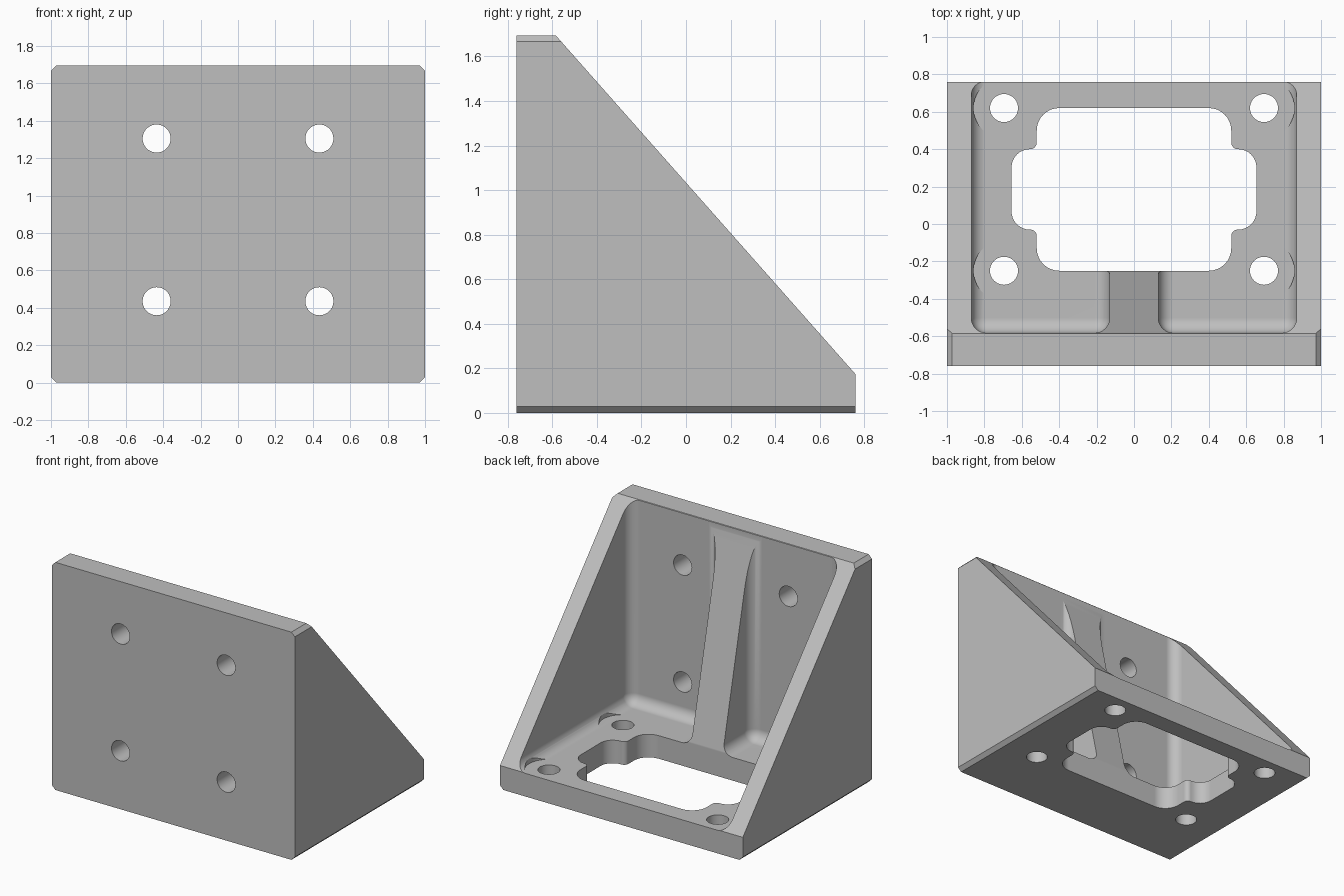
import bpy, bmesh, math
from mathutils import Vector

if "Cube" in bpy.data.objects:
    bpy.data.objects.remove(bpy.data.objects["Cube"], do_unlink=True)

TOP = 1.695        # overall height
DEPTH = 0.76       # half depth
FLOOR = 0.172      # base plate thickness
WALL_Y = -0.582    # inner face of the upright plate
FILLET = 0.08
HOLE = 0.075

grey = bpy.data.materials.new("machined_grey")
grey.use_nodes = True
colour = (0.52, 0.52, 0.52, 1)
grey.diffuse_color = colour
grey.node_tree.nodes["Principled BSDF"].inputs["Base Color"].default_value = colour


def finish(name, bm):
    bmesh.ops.recalc_face_normals(bm, faces=bm.faces)
    mesh = bpy.data.meshes.new(name)
    bm.to_mesh(mesh)
    bm.free()
    mesh.materials.append(grey)
    obj = bpy.data.objects.new(name, mesh)
    bpy.context.collection.objects.link(obj)
    return obj


def prism(points, offset):
    """Extrude a closed outline of 3D points by an offset vector."""
    bm = bmesh.new()
    face = bm.faces.new([bm.verts.new(p) for p in points])
    ext = bmesh.ops.extrude_face_region(bm, geom=[face])
    verts = [g for g in ext["geom"] if isinstance(g, bmesh.types.BMVert)]
    bmesh.ops.translate(bm, verts=verts, vec=offset)
    bmesh.ops.recalc_face_normals(bm, faces=bm.faces)
    return bm


def side_prism(profile, half_width):
    return prism([(-half_width, y, z) for y, z in profile], (2 * half_width, 0, 0))


def circle(x, y, r, n=40):
    return [(x + r * math.cos(math.tau * i / n), y + r * math.sin(math.tau * i / n))
            for i in range(n)]


def rounded(corners, steps=8):
    """Round each right-angle corner (x, y, radius) of an outline."""
    out = []
    for i, (x, y, r) in enumerate(corners):
        p = Vector((x, y))
        a = (Vector(corners[i - 1][:2]) - p).normalized() * r
        b = (Vector(corners[(i + 1) % len(corners)][:2]) - p).normalized() * r
        for k in range(steps + 1):
            t = math.pi / 2 * k / steps
            out.append(p + a * (1 - math.sin(t)) + b * (1 - math.cos(t)))
    return out


def cut(bm):
    cutter = finish("cutter", bm)
    cutter.hide_render = True
    mod = bracket.modifiers.new("cut", "BOOLEAN")
    mod.operation = "DIFFERENCE"
    mod.solver = "EXACT"
    mod.object = cutter
    bpy.ops.object.modifier_apply(modifier=mod.name)
    bpy.data.objects.remove(cutter, do_unlink=True)


# Solid wedge with chamfered long edges
bm = side_prism([(-DEPTH, 0), (DEPTH, 0), (DEPTH, 0.175), (-0.585, TOP), (-DEPTH, TOP)], 1)
long_edges = [e for e in bm.edges
              if abs(e.verts[0].co.x - e.verts[1].co.x) < 0.01
              and (all(v.co.z < 0.01 for v in e.verts)
                   or all(v.co.z > TOP - 0.01 for v in e.verts))]
bmesh.ops.bevel(bm, geom=long_edges, offset=0.028, segments=1, affect="EDGES")
bracket = finish("angle_bracket", bm)
bpy.ops.object.select_all(action="DESELECT")
bracket.select_set(True)
bpy.context.view_layer.objects.active = bracket

# Filleted pockets on both sides of the central rib
for s in (-1, 1):
    outline = [(s * x, y, FLOOR) for x, y in
               ((0.13, WALL_Y), (0.87, WALL_Y), (0.87, 1.5), (0.13, 1.5))]
    bm = prism(outline, (0, 0, 2.2))
    bmesh.ops.bevel(bm, geom=list(bm.edges), offset=FILLET, segments=8,
                    profile=0.5, affect="EDGES")
    cut(bm)

# Space behind the tapering rib
cut(side_prism([(-0.245, FLOOR), (WALL_Y, 1.655), (WALL_Y, 2.1),
                (1.4, 2.1), (1.4, FLOOR)], 0.22))

# Stepped opening through the base
quarter = [(0.52, 0.435, 0.12), (0.52, 0.215, 0.035), (0.655, 0.215, 0.098)]
half = quarter + [(x, -y, r) for x, y, r in reversed(quarter)]
full = half + [(-x, y, r) for x, y, r in reversed(half)]
cut(prism([(p.x, p.y + 0.185, -0.1) for p in rounded(full)], (0, 0, 0.5)))

# Base holes with spot faces, and upright plate holes
for s in (-1, 1):
    for y in (-0.25, 0.62):
        cut(prism([(px, py, FLOOR + 0.001) for px, py in circle(s * 0.695, y, 0.163)],
                  (0, 0, 0.4)))
        cut(prism([(px, py, -0.1) for px, py in circle(s * 0.695, y, HOLE)], (0, 0, 0.4)))
    for z in (0.435, 1.305):
        cut(prism([(px, -1, pz) for px, pz in circle(s * 0.435, z, HOLE)], (0, 0.55, 0)))

# Smooth fillets and bores, crisp edges elsewhere
bpy.ops.object.shade_smooth_by_angle(angle=math.radians(28))
weighted = bracket.modifiers.new("flat_faces", "WEIGHTED_NORMAL")
weighted.keep_sharp = True
